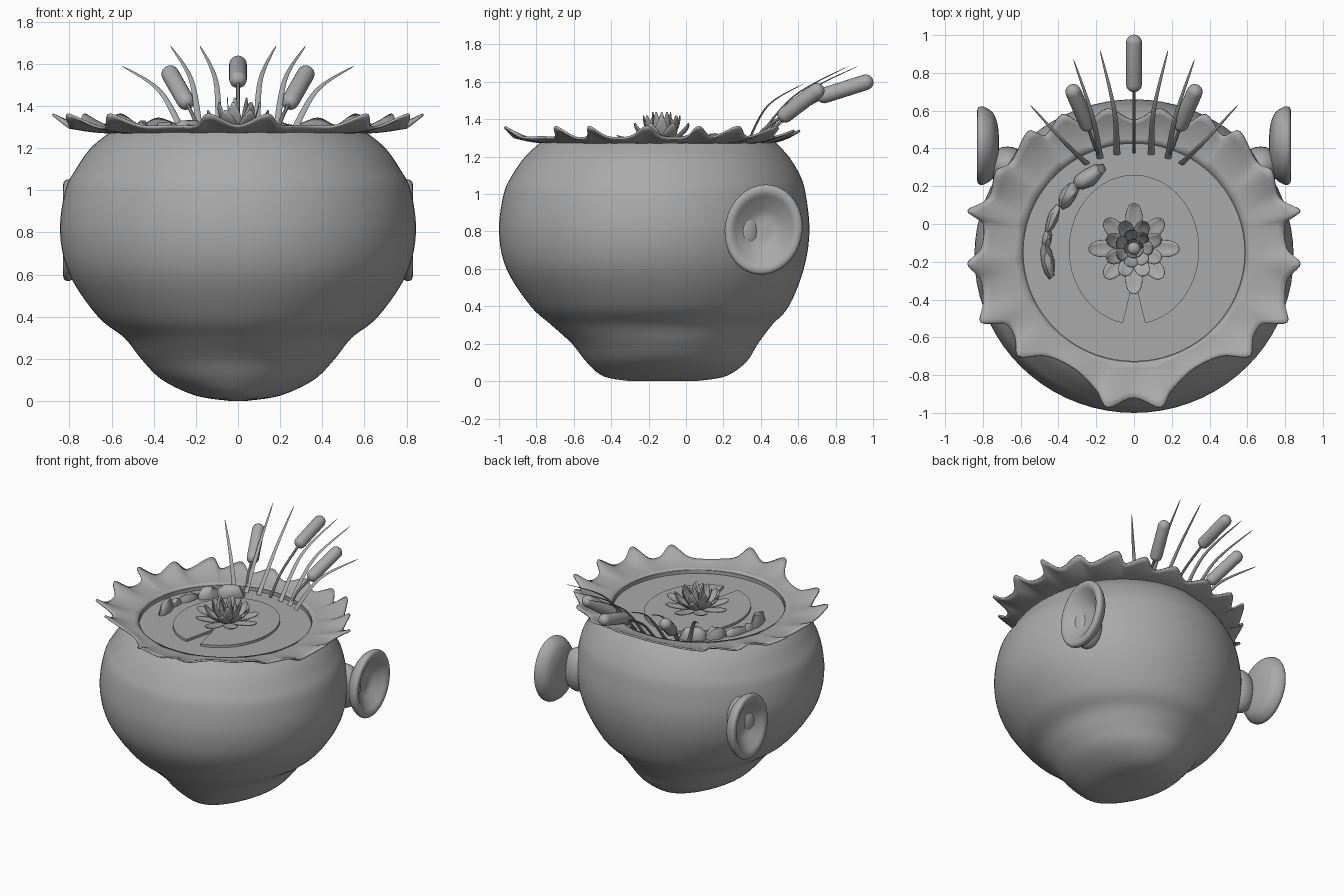
import bpy
import bmesh
import math
import random
from mathutils import Vector, Matrix

if "Cube" in bpy.data.objects:
    bpy.data.objects.remove(bpy.data.objects["Cube"], do_unlink=True)

random.seed(4)
parts = []

grey = bpy.data.materials.new("plain grey")
grey.use_nodes = True
grey.diffuse_color = (0.4, 0.4, 0.4, 1)
grey.node_tree.nodes["Principled BSDF"].inputs["Base Color"].default_value = grey.diffuse_color


def finish(name, bm, thickness=0):
    """Turn a bmesh into a named object, optionally thickened."""
    bmesh.ops.recalc_face_normals(bm, faces=bm.faces)
    mesh = bpy.data.meshes.new(name)
    bm.to_mesh(mesh)
    bm.free()
    mesh.materials.append(grey)
    obj = bpy.data.objects.new(name, mesh)
    bpy.context.collection.objects.link(obj)
    if thickness:
        solid = obj.modifiers.new("thickness", 'SOLIDIFY')
        solid.thickness = thickness
        solid.offset = 0
    parts.append(obj)
    return obj


def add_loft(bm, rows, closed=True, cap_start=False, cap_end=False):
    """Bridge rows of points with quads."""
    grid = [[bm.verts.new(p) for p in row] for row in rows]
    count = len(grid[0])
    for low, high in zip(grid, grid[1:]):
        for i in range(count if closed else count - 1):
            j = (i + 1) % count
            bm.faces.new((low[i], low[j], high[j], high[i]))
    if cap_start:
        bm.faces.new(grid[0])
    if cap_end:
        bm.faces.new(grid[-1])


def spline(points, steps, closed=False):
    """Smooth curve through every given point."""
    pts = [Vector(p) for p in points]
    n = len(pts)
    pick = (lambda i: pts[i % n]) if closed else (lambda i: pts[max(0, min(n - 1, i))])
    out = []
    for i in range(n if closed else n - 1):
        a, b, c, d = (pick(i + k) for k in (-1, 0, 1, 2))
        for s in range(steps):
            t = s / steps
            out.append(b + (c - a) * (t / 2) + (a * 2 - b * 5 + c * 4 - d) * (t * t / 2)
                       + (b * 3 - a - c * 3 + d) * (t ** 3 / 2))
    if not closed:
        out.append(pts[-1])
    return out


def ellipse(cx, cy, rx, ry, z, count):
    turns = [math.tau * i / count for i in range(count)]
    return [Vector((cx + rx * math.cos(a), cy + ry * math.sin(a), z)) for a in turns]


def tube(name, path, radii, flat=1.0, sides=12):
    """Sweep a round or flattened section along a path."""
    bm = bmesh.new()
    rows = []
    for i, p in enumerate(path):
        along = (path[min(i + 1, len(path) - 1)] - path[max(i - 1, 0)]).normalized()
        side = along.cross(Vector((0, 1, -1))).normalized()
        over = along.cross(side)
        rows.append([p + side * v.x + over * v.y * flat
                     for v in ellipse(0, 0, radii[i], radii[i], 0, sides)])
    add_loft(bm, rows, cap_start=True, cap_end=True)
    return finish(name, bm)


# Pot body: height, half width, front edge, back edge
profile = [
    (0, .04, -.3, .05), (.025, .2, -.44, .21), (.1, .36, -.53, .32), (.2, .46, -.61, .385),
    (.3, .54, -.72, .46), (.4, .665, -.83, .55), (.6, .8, -.96, .63), (.8, .845, -1, .66),
    (1, .82, -.975, .64), (1.1, .77, -.93, .61), (1.2, .7, -.86, .55), (1.275, .61, -.78, .48),
]
MID, RIM, WATER = -.15, 1.275, 1.25
rows = [ellipse(0, (f + b) / 2, w, (b - f) / 2, z, 72) for z, w, f, b in spline(profile, 5)]
rows.append(ellipse(0, MID, .585, .575, RIM, 72))
rows.append(ellipse(0, MID, .585, .575, WATER - .02, 72))
bm = bmesh.new()
add_loft(bm, rows, cap_start=True)
finish("pot_body", bm)

# Water surface
bm = bmesh.new()
bm.faces.new([bm.verts.new(p) for p in ellipse(0, MID, .59, .58, WATER, 48)])
finish("water", bm)

# Scalloped collar: half outline from front to back, mirrored
LOW, TIP = 1.305, 1.36
half = [
    (0, -.92, LOW), (.14, -.97, TIP), (.2, -.88, LOW), (.31, -.77, LOW), (.46, -.7, LOW),
    (.61, -.7, TIP), (.63, -.6, LOW), (.68, -.53, LOW), (.81, -.52, TIP), (.8, -.42, LOW),
    (.81, -.3, LOW), (.88, -.21, TIP), (.81, -.13, LOW), (.8, 0, LOW), (.88, .07, TIP),
    (.77, .14, LOW), (.73, .28, TIP), (.65, .33, LOW), (.56, .49, TIP), (.47, .47, LOW),
    (.38, .58, 1.34), (.26, .53, LOW), (.14, .61, 1.34), (0, .55, LOW),
]
outline = spline(half + [(-x, y, z) for x, y, z in half[-2:0:-1]], 5, closed=True)
rows = []
for step in range(7):
    t = step / 6
    row = []
    for p in outline:
        a = math.atan2(p.y - MID, p.x)
        inner = Vector((.59 * math.cos(a), MID + .58 * math.sin(a), RIM))
        q = inner.lerp(p, t)
        q.z = RIM + (p.z - RIM) * t ** 1.8
        row.append(q)
    rows.append(row)
bm = bmesh.new()
add_loft(bm, rows)
finish("scalloped_collar", bm, .012)

# Ears: a cupped dish and a short stalk on each side
dish = spline([(.02, -.05), (.1, -.045), (.17, -.02), (.205, .03), (.2, .06),
               (.17, .062), (.13, .03), (.07, -.01), (.01, -.015)], 4)
for side, word in ((1, "left"), (-1, "right")):
    bm = bmesh.new()
    rows = [[Vector((h, p.x, p.y * 1.17)) for p in ellipse(0, 0, r, r, 0, 36)] for r, h in dish]
    add_loft(bm, rows, cap_start=True, cap_end=True)
    bm.transform(Matrix.Translation((.765, .415, .81)) @ Matrix.Rotation(-.2, 4, 'X'))
    bm.transform(Matrix.Diagonal((side, 1, 1, 1)))
    finish(word + "_ear", bm)
    bm = bmesh.new()
    bmesh.ops.create_uvsphere(bm, u_segments=24, v_segments=14, radius=1)
    bm.transform(Matrix.Translation((side * .67, .31, .8)) @ Matrix.Diagonal((.11, .1, .16, 1)))
    finish(word + "_ear_stalk", bm)

# Lily pad with a notch at the front
edge = [Vector((.345 * math.sin(a), -.135 - .395 * math.cos(a), 0))
        for a in (.17 + (math.tau - .34) * i / 60 for i in range(61))]
edge.append(Vector((0, -.28, 0)))
bm = bmesh.new()
add_loft(bm, [[p + Vector((0, 0, z)) for p in edge] for z in (WATER - .01, WATER + .018)],
         cap_start=True, cap_end=True)
finish("lily_pad", bm)

# Water lily: layers of cupped petals around a small heart
center = Vector((0, -.13, WATER + .02))


def petal(bm, angle, reach, rise, width):
    rows = []
    for i in range(9):
        t = i / 8
        r = .02 + (reach - .02) * (1 - (1 - t) ** 1.6)
        w = width * math.sin(math.pi * (.08 + .9 * t)) ** .8
        row = []
        for k in (-1, -.5, 0, .5, 1):
            p = Vector((r, w * k, rise * t ** 1.5 + .012 * k * k * math.sin(math.pi * t)))
            row.append(center + Matrix.Rotation(angle, 3, 'Z') @ p)
        rows.append(row)
    add_loft(bm, rows, closed=False)


layers = (("outer", 8, .24, .045, .045), ("middle", 8, .155, .11, .04),
          ("inner", 7, .1, .15, .036), ("heart", 5, .05, .17, .026))
for n, (word, count, reach, rise, width) in enumerate(layers):
    bm = bmesh.new()
    for i in range(count):
        shorter = .9 if i % 2 and not n else 1
        petal(bm, math.tau * (i + n / 2) / count, reach * shorter, rise, width)
    finish("lily_" + word + "_petals", bm, .004)
bm = bmesh.new()
bmesh.ops.create_uvsphere(bm, u_segments=16, v_segments=10, radius=.035,
                          matrix=Matrix.Translation(center + Vector((0, 0, .03))))
finish("lily_center", bm)

# Cattails: foot, head start, head end
cattails = [((0, .38, WATER), (0, .7, 1.515), (0, 1, 1.61)),
            ((.18, .36, WATER), (.235, .5, 1.4), (.335, .73, 1.575)),
            ((-.18, .36, WATER), (-.235, .5, 1.4), (-.335, .73, 1.575))]
for i, (foot, start, end) in enumerate(cattails):
    a, b = Vector(start), Vector(end)
    stem = spline([foot, Vector(foot).lerp(a, .5) + Vector((0, -.02, .015)), a.lerp(b, .2)], 5)
    tube(f"cattail_stem_{i}", stem, [.009] * len(stem), sides=8)
    length, radius = (b - a).length, .041
    turns = [math.pi / 2 * k / 6 for k in range(7)]
    ends = [(radius * (1 - math.cos(t)), radius * math.sin(t) + .001) for t in turns]
    shape = ends + [(length - d, r) for d, r in reversed(ends)]
    tube(f"cattail_head_{i}", [a.lerp(b, d / length) for d, _ in shape],
         [r for _, r in shape], sides=20)

# Reed blades arching outward and back, mirrored
blades = [((.25, .32), (.55, .63, 1.59)), ((.18, .35), (.32, .87, 1.685)),
          ((.09, .37), (.18, .92, 1.685))]
for side in (1, -1):
    for i, (foot, tip) in enumerate(blades):
        a = Vector((side * foot[0], foot[1], WATER))
        b = Vector((side * tip[0], tip[1], tip[2]))
        bend = a.lerp(b, .5) + Vector((-side * .03, -.04, .05))
        path = spline([a, bend, b], 8)
        radii = [.017 * (1 - k / (len(path) - 1)) ** .7 + .001 for k in range(len(path))]
        tube(f"reed_blade_{i}_{'left' if side > 0 else 'right'}", path, radii, .4, 8)

# Rocks along the water's edge: position, turn, size
rocks = [((-.24, .25), .55, (.1, .05, .09)), ((-.345, .155), 1, (.085, .045, .08)),
         ((-.43, .03), 1.2, (.09, .028, .06)), ((-.46, -.08), 1.4, (.05, .025, .05)),
         ((-.455, -.2), 1.75, (.1, .035, .09))]
for i, (spot, turn, size) in enumerate(rocks):
    bm = bmesh.new()
    bmesh.ops.create_icosphere(bm, subdivisions=2, radius=1)
    for v in bm.verts:
        v.co *= random.uniform(.86, 1.1)
    bm.transform(Matrix.Translation((*spot, WATER)) @ Matrix.Rotation(turn, 4, 'Z')
                 @ Matrix.Diagonal((*size, 1)))
    finish(f"rock_{i}", bm)

# Smooth shading with crisp edges
bpy.ops.object.select_all(action='DESELECT')
for obj in parts:
    obj.select_set(True)
bpy.context.view_layer.objects.active = parts[0]
bpy.ops.object.shade_smooth_by_angle(angle=math.radians(40))
